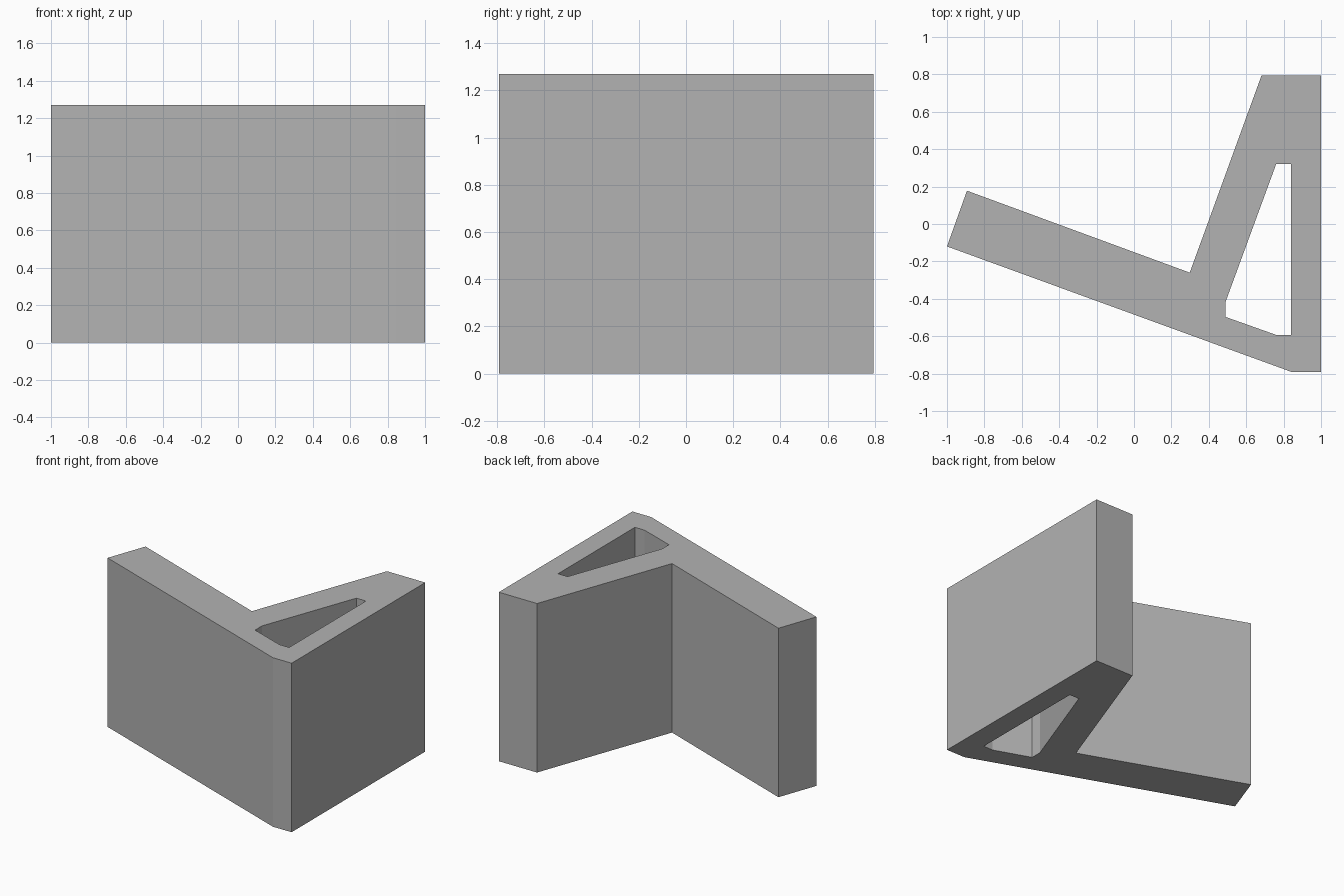
import bpy
import bmesh

cube = bpy.data.objects.get("Cube")
if cube:
    bpy.data.objects.remove(cube, do_unlink=True)

HEIGHT = 1.27

# Single matte grey
grey = bpy.data.materials.new("mid grey")
grey.use_nodes = True
colour = (0.45, 0.45, 0.45, 1)
grey.diffuse_color = colour
grey.node_tree.nodes["Principled BSDF"].inputs["Base Color"].default_value = colour

# Plan outline: slanted long arm, and a wedge-shaped upright
outline = [(-1, -0.12), (0.845, -0.792), (1, -0.792), (1, 0.795),
           (0.682, 0.795), (0.298, -0.26), (-0.893, 0.178)]
# Opening running right through the wedge
opening = [(0.49, -0.497), (0.76, -0.593), (0.84, -0.593),
           (0.84, 0.32), (0.76, 0.32), (0.49, -0.415)]


def add_loop(bm, points):
    verts = [bm.verts.new((x, y, 0)) for x, y in points]
    return [bm.edges.new((a, b)) for a, b in zip(verts, verts[1:] + verts[:1])]


# Fill between the two loops, then raise to full height
bm = bmesh.new()
edges = add_loop(bm, outline) + add_loop(bm, opening)
bmesh.ops.triangle_fill(bm, use_beauty=True, use_dissolve=False, edges=edges)
raised = bmesh.ops.extrude_face_region(bm, geom=bm.faces[:], use_keep_orig=True)
top = [g for g in raised["geom"] if isinstance(g, bmesh.types.BMVert)]
bmesh.ops.translate(bm, verts=top, vec=(0, 0, HEIGHT))
bmesh.ops.recalc_face_normals(bm, faces=bm.faces[:])

mesh = bpy.data.meshes.new("angled_bracket")
bm.to_mesh(mesh)
bm.free()
mesh.materials.append(grey)
bracket = bpy.data.objects.new("angled_bracket", mesh)
bpy.context.collection.objects.link(bracket)
